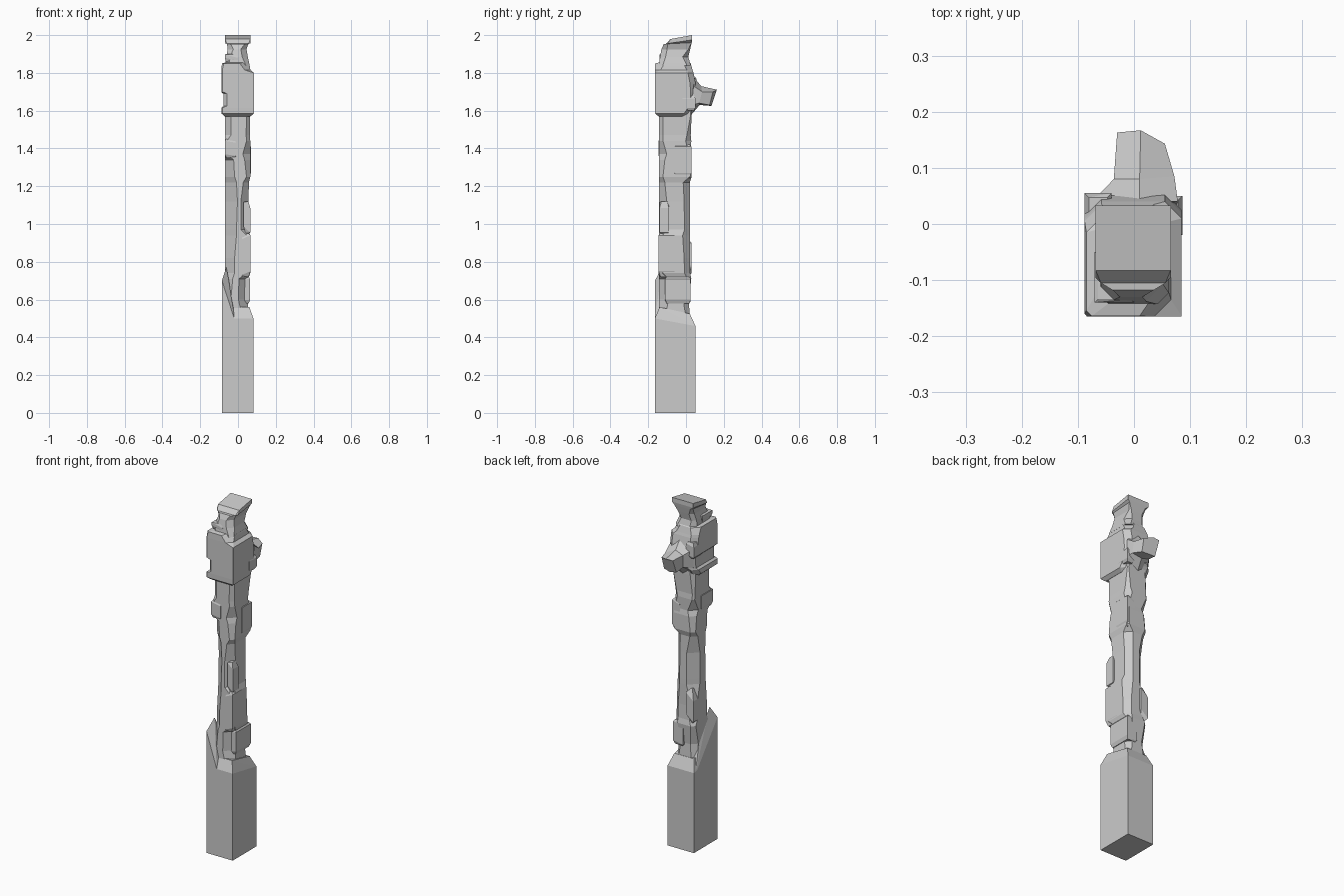
import bpy, bmesh
from mathutils import Vector


def finish(name, bm):
    bmesh.ops.recalc_face_normals(bm, faces=bm.faces[:])
    me = bpy.data.meshes.new(name)
    bm.to_mesh(me)
    bm.free()
    ob = bpy.data.objects.new(name, me)
    bpy.context.collection.objects.link(ob)
    return ob


def loft(name, rings):
    """Skin a stack of equally sized point loops and cap both ends."""
    bm = bmesh.new()
    loops = [[bm.verts.new(p) for p in r] for r in rings]
    n = len(loops[0])
    for a, b in zip(loops, loops[1:]):
        for i in range(n):
            j = (i + 1) % n
            bm.faces.new((a[i], a[j], b[j], b[i]))
    bm.faces.new(loops[0][::-1])
    bm.faces.new(loops[-1])
    return finish(name, bm)


def hull(name, pts):
    """Faceted solid wrapped around a few points."""
    bm = bmesh.new()
    for p in pts:
        bm.verts.new(p)
    res = bmesh.ops.convex_hull(bm, input=bm.verts[:])
    junk = [v for v in res["geom_interior"] if isinstance(v, bmesh.types.BMVert)]
    if junk:
        bmesh.ops.delete(bm, geom=junk, context='VERTS')
    bmesh.ops.dissolve_limit(bm, angle_limit=0.02, verts=bm.verts[:], edges=bm.edges[:])
    return finish(name, bm)


def section(z, x0, x1, y0, y1, c, tilt=0.0):
    """Rectangle with its own chamfer at each corner (front-left first)."""
    a, b, d, e = [max(v, 0.001) for v in c]
    pts = [(x0, y0 + a), (x0 + a, y0), (x1 - b, y0), (x1, y0 + b),
           (x1, y1 - d), (x1 - d, y1), (x0 + e, y1), (x0, y1 - e)]
    return [(x, y, z + tilt * (y - y1)) for x, y in pts]


def chunk(name, x, y, z, cut, slant):
    """Chipped block: ends taper in by cut, ends lean by slant."""
    (x0, x1), (y0, y1), (z0, z1) = x, y, z
    pts = []
    for px in x:
        for py in y:
            s = slant if px == x1 else -slant
            pts += [(px, py, z0 + cut + s), (px, py, z1 - cut + s)]
            ix = px + (cut if px == x0 else -cut) * 0.5
            iy = py + (cut if py == y0 else -cut) * 0.5
            pts += [(ix, iy, z0), (ix, iy, z1)]
    hull(name, pts)


# Square plinth with sloped shoulders
hull("plinth", [(x, y, z) for x in (-.085, .082) for y in (-.165, .05)
                for z in (0, .5 if y < 0 else .46)]
     + [(x, y, z) for x in (-.065, .06) for y, z in ((-.14, .56), (.02, .525))])
# Tall sloped shoulder on the front-left corner
hull("plinth_corner", [(-.085, -.165, .4), (-.085, .04, .44), (-.085, -.165, .7),
                       (-.062, -.125, .77), (-.02, -.165, .5), (-.05, .02, .5),
                       (-.02, -.125, .56), (-.065, -.03, .62)])

# Carved shaft: height, right edge, back edge, four corner chamfers
shaft = [(.50, .055, .020, .03, .03, .02, .02), (.60, .052, .015, .03, .05, .03, .03),
         (.71, .055, .028, .04, .05, .02, .02), (.74, .065, .022, .05, .02, .03, .03),
         (.82, .065, .020, .05, .02, .03, .02), (.94, .065, .022, .06, .02, .04, .05),
         (.97, .055, .022, .06, .04, .03, .05), (1.12, .055, .020, .065, .04, .03, .05),
         (1.22, .058, .020, .06, .03, .035, .03), (1.25, .065, .030, .05, .02, .01, .02),
         (1.34, .065, .030, .045, .03, .01, .03), (1.37, .065, .025, .01, .04, .01, .04),
         (1.44, .065, .028, .01, .02, .03, .01), (1.47, .063, .025, .03, .02, .02, .01),
         (1.58, .065, .030, .03, .02, .005, .02), (1.62, .065, .030, .03, .02, .01, .02)]
loft("shaft", [section(z, -.068, x1, -.142, y1, c) for z, x1, y1, *c in shaft])

# Chips and ledges standing off the shaft
chunk("front_right_lower_chip", (.02, .066), (-.145, -.06), (.72, .95), .02, .01)
chunk("front_right_upper_chip", (.03, .065), (-.14, -.09), (.95, 1.12), .02, -.015)
chunk("right_side_ledge", (0, .064), (-.11, .025), (.58, .72), .015, .005)
chunk("back_left_chip", (-.068, -.02), (-.04, .03), (.72, .92), .04, .02)
chunk("right_upper_chip", (.02, .068), (-.06, .028), (1.24, 1.42), .02, .01)
chunk("front_left_collar", (-.07, -.01), (-.145, -.04), (1.35, 1.45), .015, -.005)

# Blocky head with a slot along its front-left corner
none = (.005, 0, .03, .03)
slot = (.02, 0, .03, .03)
head = [(1.57, -.07, .066, -.145, .01, none), (1.585, -.088, .085, -.164, .02, none),
        (1.615, -.088, .085, -.165, .04, none), (1.625, -.077, .085, -.165, .05, slot),
        (1.69, -.077, .085, -.165, .055, slot), (1.70, -.088, .085, -.165, .055, none),
        (1.75, -.088, .085, -.165, .05, none), (1.80, -.088, .085, -.165, .04, none),
        (1.815, -.088, .066, -.165, .035, (.005, .03, .03, .03)),
        (1.85, -.085, .06, -.164, .025, (.01, .05, .04, .04)),
        (1.855, -.066, .055, -.142, .02, (.02, .03, .03, .03))]
loft("head", [section(*r) for r in head])

# Back projection: flared root narrowing to a slanted tip
loft("back_spout", [
    [(-.07, .03, 1.63), (.0, .03, 1.58), (.075, .03, 1.63),
     (.078, .04, 1.73), (.01, .04, 1.78), (-.075, .04, 1.74)],
    [(-.035, .075, 1.64), (.01, .072, 1.63), (.07, .07, 1.64),
     (.072, .085, 1.70), (.01, .08, 1.73), (-.036, .08, 1.71)],
    [(-.03, .13, 1.63), (.01, .135, 1.625), (.052, .125, 1.63),
     (.055, .143, 1.70), (.012, .167, 1.71), (-.03, .163, 1.71)]])
chunk("right_cheek", (.04, .086), (-.02, .05), (1.60, 1.68), .015, .0)
chunk("left_cheek", (-.088, -.04), (-.03, .055), (1.69, 1.78), .015, .005)

# Necked crown with an overhanging tilted cap
crown = [(1.84, -.068, .062, -.143, .025, (.02, .02, .02, .03), 0),
         (1.885, -.062, .052, -.138, .012, (.02, .03, .03, .02), 0),
         (1.925, -.055, .045, -.13, .022, (.03, .03, .01, .02), 0),
         (1.96, -.058, .055, -.118, .03, (.02, .02, .0, .01), .05),
         (1.975, -.069, .066, -.105, .033, (.01, .01, 0, 0), .15),
         (2.0, -.069, .066, -.083, .033, (0, 0, 0, 0), .18)]
loft("crown", [section(*r) for r in crown])
# Small brow ridge across the front of the crown
chunk("brow_ridge", (-.07, .0), (-.14, -.05), (1.86, 1.90), .012, -.008)
